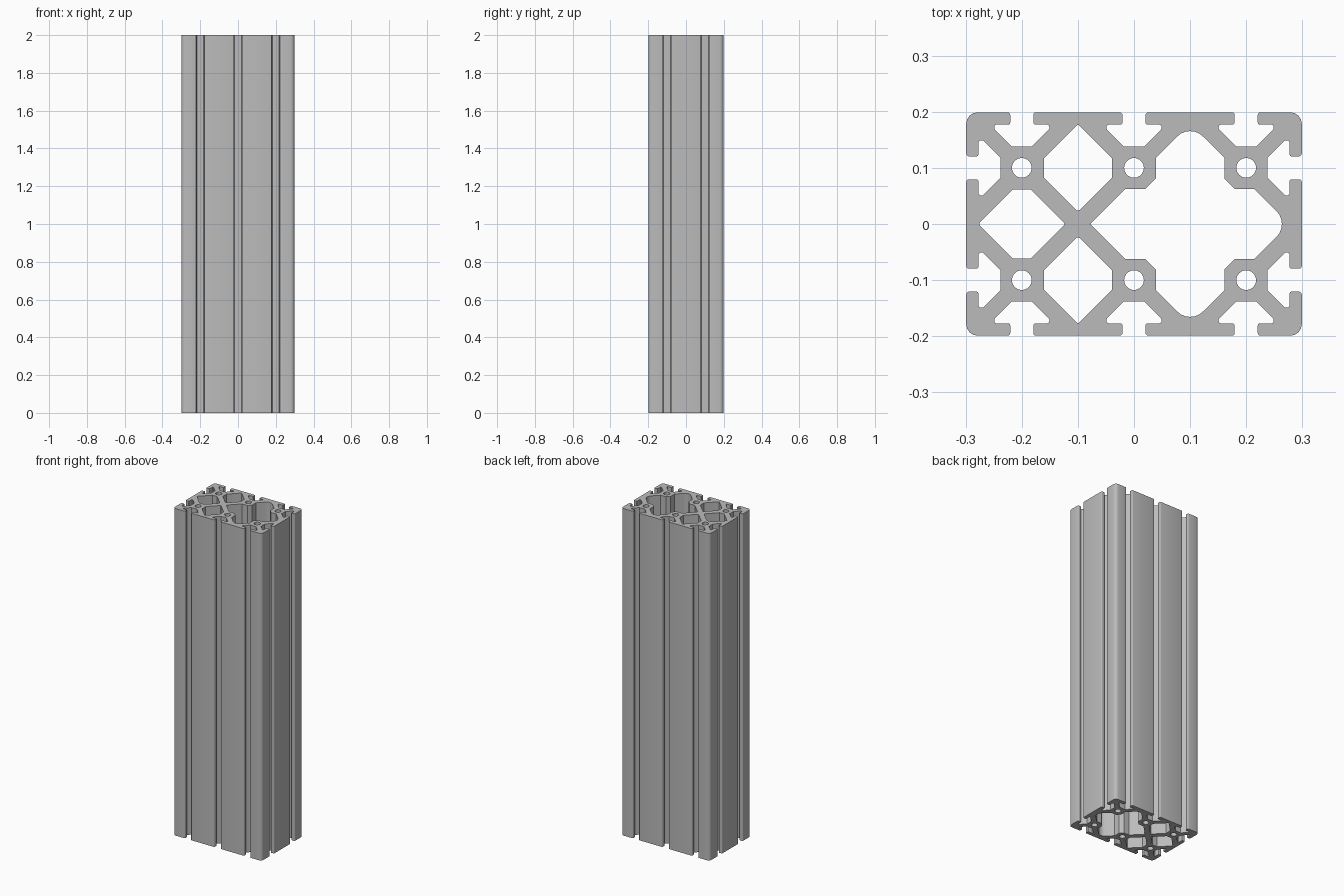
import bpy, bmesh
from math import pi, tan, atan2, sin, cos
from mathutils import Vector, Matrix

cube = bpy.data.objects.get("Cube")
if cube:
    bpy.data.objects.remove(cube, do_unlink=True)

HALF_X, HALF_Y, HEIGHT = 0.299, 0.199, 2.0
PITCH = 0.1


def fillet(points, steps=4):
    """Round each (x, y, radius) corner of a closed outline with an arc."""
    out = []
    for i, (x, y, r) in enumerate(points):
        p = Vector((x, y))
        if r == 0:
            out.append(p)
            continue
        a = (Vector(points[i - 1][:2]) - p).normalized()
        b = (Vector(points[(i + 1) % len(points)][:2]) - p).normalized()
        half = a.angle(b) / 2
        center = p + (a + b).normalized() * (r / sin(half))
        start = p + a * (r / tan(half)) - center
        end = p + b * (r / tan(half)) - center
        sweep = start.angle_signed(end)
        for k in range(steps + 1):
            out.append(center + Matrix.Rotation(-sweep * k / steps, 2) @ start)
    return out


# T-slot half profile: offset from slot centre, depth, corner radius
SLOT = [(0.0205, 0, 0.005), (0.0205, 0.022, 0.004), (0.049, 0.022, 0.004),
        (0.049, 0.03, 0.004), (0.018, 0.061, 0)]


def outer_outline():
    pts = []
    sides = [(HALF_X, HALF_Y, (-2, 0, 2)), (HALF_Y, HALF_X, (-1, 1))] * 2
    for quarter, (half_len, dist, centers) in enumerate(sides):
        turn = Matrix.Rotation(quarter * pi / 2, 2)
        local = []
        for c in centers:
            local += [(c * PITCH - u, d, r) for u, d, r in SLOT]
            local += [(c * PITCH + u, d, r) for u, d, r in reversed(SLOT)]
        local.append((half_len, 0, 0.02))
        for u, d, r in local:
            p = turn @ Vector((u, d - dist))
            pts.append((p.x, p.y, r))
    return fillet(pts)


def circle(cx, cy, r=0.0175, n=32):
    return [Vector((cx + r * cos(2 * pi * k / n), cy + r * sin(2 * pi * k / n)))
            for k in range(n)]


def hex_cell(cx, cy, tip, flat, turned=False):
    """Six-sided cavity with 45 degree walls and slightly rounded tips."""
    k = tip - flat
    pts = [(tip, 0, 0.004), (k, flat, 0), (-k, flat, 0),
           (-tip, 0, 0.004), (-k, -flat, 0), (k, -flat, 0)]
    if turned:
        pts = [(-y, x, r) for x, y, r in pts]
    return fillet([(cx + x, cy + y, r) for x, y, r in pts])


def large_cell():
    """Merged cavity, drawn as its upper half and mirrored."""
    upper = [(-0.016, 0.062, 0), (0.02, 0.062, 0), (0.039, 0.081, 0),
             (0.039, 0.118, 0), (0.1, 0.179, 0.0325), (0.161, 0.118, 0),
             (0.161, 0.081, 0), (0.18, 0.062, 0), (0.215, 0.062, 0)]
    lower = [(x, -y, r) for x, y, r in reversed(upper)]
    return fillet([(-0.078, 0, 0.003)] + upper + [(0.277, 0, 0.0325)] + lower, 6)


loops = [outer_outline(), large_cell(), hex_cell(-0.2, 0, 0.0775, 0.0615)]
for sy in (-1, 1):
    loops.append(hex_cell(-0.1, sy * PITCH, 0.078, 0.0605, turned=True))
    loops += [circle(x * PITCH, sy * PITCH) for x in (-2, 0, 2)]

# Extruded cross-section
curve = bpy.data.curves.new("profile_section", "CURVE")
curve.dimensions = "2D"
curve.fill_mode = "BOTH"
curve.extrude = HEIGHT / 2
for loop in loops:
    spline = curve.splines.new("POLY")
    spline.points.add(len(loop) - 1)
    for point, co in zip(spline.points, loop):
        point.co = (co.x, co.y, 0, 1)
    spline.use_cyclic_u = True

rail = bpy.data.objects.new("slotted_rail", curve)
bpy.context.collection.objects.link(rail)
for other in bpy.context.selected_objects:
    other.select_set(False)
rail.select_set(True)
bpy.context.view_layer.objects.active = rail
bpy.ops.object.convert(target="MESH")
rail = bpy.context.view_layer.objects.active

# Weld the caps to the walls and stand the rail on the ground
bm = bmesh.new()
bm.from_mesh(rail.data)
bmesh.ops.remove_doubles(bm, verts=bm.verts, dist=0.0001)
bmesh.ops.translate(bm, verts=bm.verts, vec=(0, 0, HEIGHT / 2))
bmesh.ops.recalc_face_normals(bm, faces=bm.faces)
bm.to_mesh(rail.data)
bm.free()

# Bare aluminium
metal = bpy.data.materials.new("aluminium_grey")
metal.use_nodes = True
grey = (0.5, 0.5, 0.5, 1)
metal.diffuse_color = grey
metal.node_tree.nodes["Principled BSDF"].inputs["Base Color"].default_value = grey
rail.data.materials.clear()
rail.data.materials.append(metal)
bpy.ops.object.shade_smooth_by_angle(angle=pi / 6)
